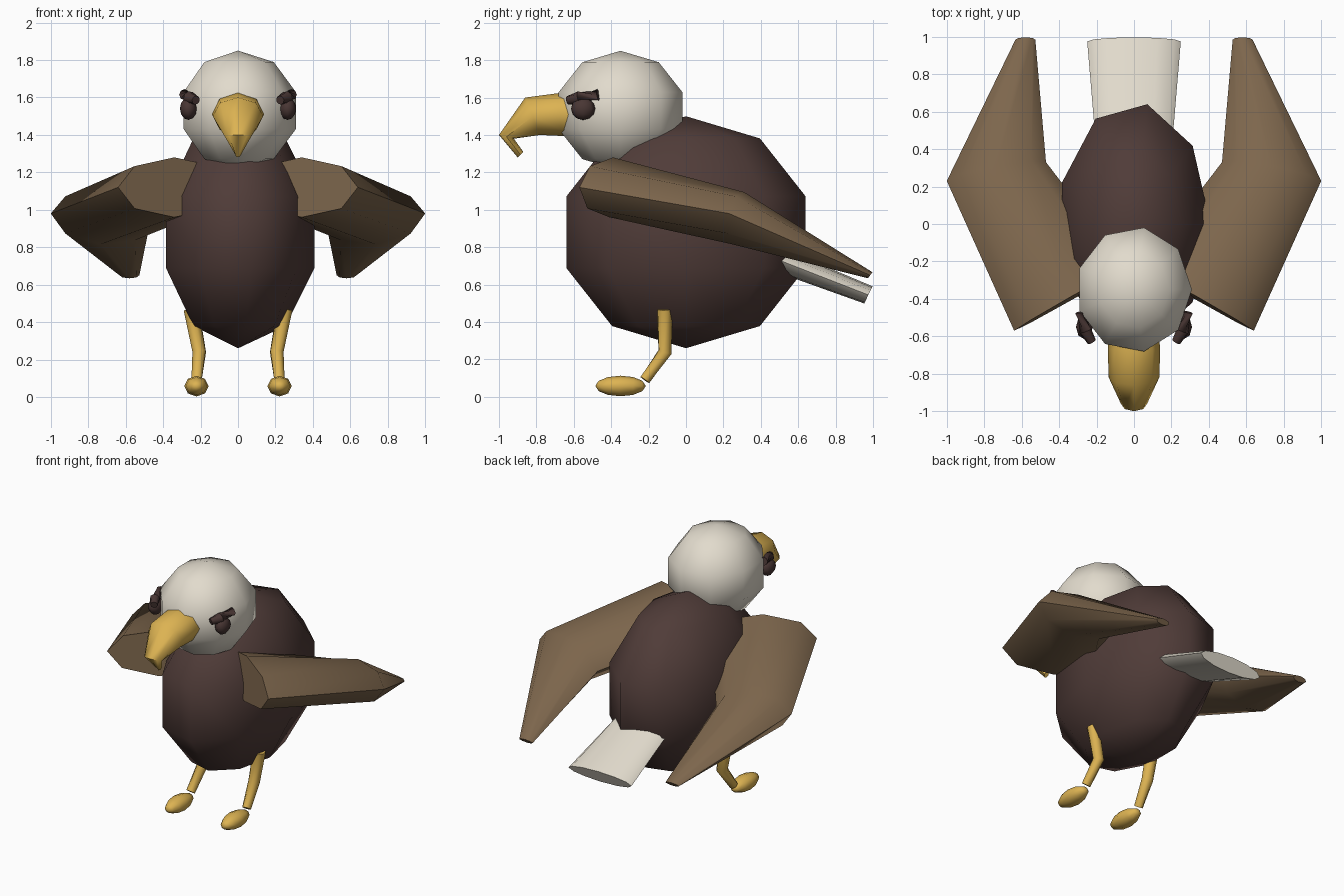
import bpy, bmesh, math
from mathutils import Vector

cube = bpy.data.objects.get("Cube")
if cube:
    bpy.data.objects.remove(cube, do_unlink=True)


def material(name, rgb):
    mat = bpy.data.materials.new(name)
    mat.use_nodes = True
    mat.diffuse_color = (*rgb, 1)
    mat.node_tree.nodes["Principled BSDF"].inputs["Base Color"].default_value = (*rgb, 1)
    return mat


BROWN = material("dark brown", (0.080, 0.045, 0.040))
EYE = material("eye brown", (0.066, 0.037, 0.034))
WING = material("wing brown", (0.205, 0.133, 0.073))
WHITE = material("warm white", (0.76, 0.71, 0.61))
YELLOW = material("yellow", (0.72, 0.45, 0.085))


def loft(name, mat, rings, sides, side=1):
    """Skin a row of elliptical rings (centre, half axis u, half axis v); side -1 mirrors in x."""
    bm = bmesh.new()
    loops = []
    for centre, u, v in rings:
        loop = []
        for i in range(sides):
            a = math.tau * i / sides
            p = Vector(centre) + Vector(u) * math.cos(a) + Vector(v) * math.sin(a)
            loop.append(bm.verts.new((p.x * side, p.y, p.z)))
        loops.append(loop)
    for a, b in zip(loops, loops[1:]):
        for i in range(sides):
            j = (i + 1) % sides
            bm.faces.new((a[i], a[j], b[j], b[i]))
    bm.faces.new(loops[0])
    bm.faces.new(loops[-1])
    bmesh.ops.remove_doubles(bm, verts=bm.verts, dist=0.0005)
    bmesh.ops.recalc_face_normals(bm, faces=bm.faces)
    mesh = bpy.data.meshes.new(name)
    bm.to_mesh(mesh)
    bm.free()
    mesh.materials.append(mat)
    obj = bpy.data.objects.new(name, mesh)
    bpy.context.collection.objects.link(obj)
    bpy.ops.object.select_all(action="DESELECT")
    obj.select_set(True)
    bpy.context.view_layer.objects.active = obj
    bpy.ops.object.shade_smooth_by_angle(angle=math.radians(60))
    return obj


def ball(name, mat, centre, size, sides=9, bands=5, axis="z", side=1):
    """Low-poly ellipsoid with its poles on the given axis."""
    rings = []
    for k in range(bands + 1):
        t = math.pi * k / bands
        c, r = Vector(centre), math.sin(t)
        if axis == "z":
            c.z += size[2] * math.cos(t)
            rings.append((c, (size[0] * r, 0, 0), (0, size[1] * r, 0)))
        else:
            c.y += size[1] * math.cos(t)
            rings.append((c, (size[0] * r, 0, 0), (0, 0, size[2] * r)))
    return loft(name, mat, rings, sides, side)


def tube(name, mat, path, radii, sides=8, side=1):
    """Round tube along a path of points."""
    pts = [Vector(p) for p in path]
    rings = []
    for i, p in enumerate(pts):
        d = (pts[min(i + 1, len(pts) - 1)] - pts[max(i - 1, 0)]).normalized()
        u = d.cross(Vector((0.3, 1, 0.2))).normalized()
        rings.append((p, u * radii[i], d.cross(u) * radii[i]))
    return loft(name, mat, rings, sides, side)


# Body and head
ball("body", BROWN, (0, 0, 0.88), (0.43, 0.683, 0.62))
ball("head", WHITE, (0, -0.35, 1.53), (0.325, 0.353, 0.32))

# Hooked beak
loft("beak", YELLOW, [
    ((0, -0.56, 1.51), (0.13, 0, 0), (0, 0, 0.12)),
    ((0, -0.67, 1.51), (0.14, 0, 0), (0, 0, 0.115)),
    ((0, -0.82, 1.50), (0.135, 0, 0), (0, -0.04, 0.10)),
    ((0, -0.96, 1.39), (0.07, 0, 0), (0, -0.04, 0.01)),
    ((0, -0.885, 1.295), (0.015, 0, 0), (0, -0.015, -0.015)),
], 8)

# Flat tail
loft("tail", WHITE, [
    ((0, 0.50, 0.73), (0.21, 0, 0), (0, 0.025, 0.06)),
    ((0, 0.975, 0.545), (0.25, 0, 0), (0, 0.022, 0.046)),
], 12)

for label, s in (("left", 1), ("right", -1)):
    # Half-folded wing: shoulder, elbow, tip
    loft(label + "_wing", WING, [
        ((0.34, -0.40, 1.12), (0.30, -0.17, 0), (0, 0.01, 0.16)),
        ((0.735, 0.28, 0.955), (0.265, -0.05, 0.025), (0, 0.03, 0.14)),
        ((0.58, 0.985, 0.65), (0.053, 0, 0), (0, 0.012, 0.016)),
    ], 8, s)

    # Eye with a heavy brow
    ball(label + "_eye", EYE, (0.265, -0.55, 1.54), (0.045, 0.065, 0.06), 8, 6, side=s)
    tube(label + "_brow", EYE,
         [(0.225, -0.63, 1.585), (0.26, -0.57, 1.60), (0.285, -0.47, 1.615)],
         [0.024, 0.034, 0.03], 8, s)

    # Bent leg and rounded foot
    tube(label + "_leg", YELLOW,
         [(0.25, -0.115, 0.47), (0.207, -0.112, 0.24), (0.222, -0.22, 0.09)],
         [0.042, 0.038, 0.030], 8, s)
    ball(label + "_foot", YELLOW, (0.222, -0.35, 0.058), (0.065, 0.135, 0.055), 8, 6, "y", s)
